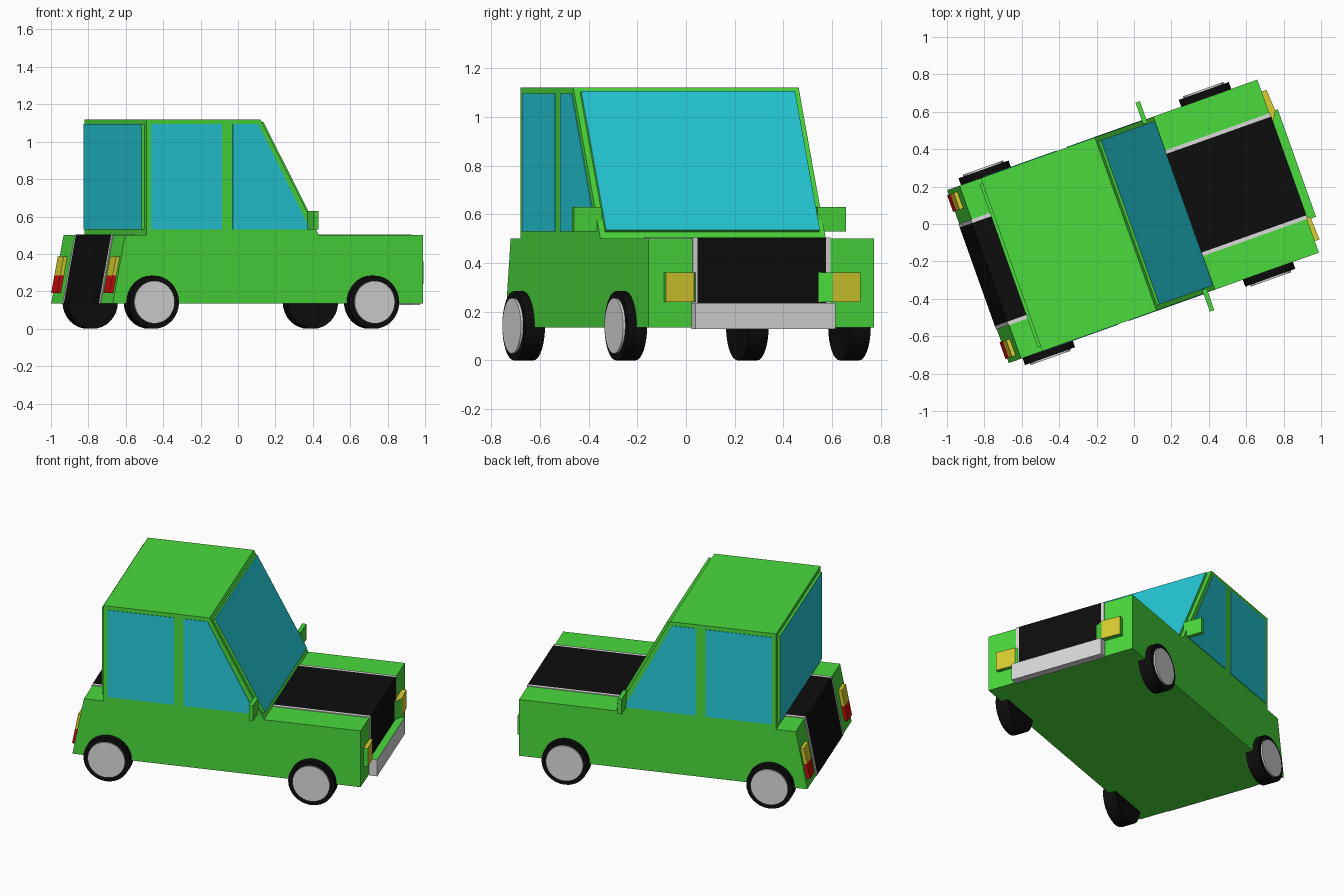
import bpy, bmesh, math
from mathutils import Vector, Matrix

cube = bpy.data.objects.get("Cube")
if cube:
    bpy.data.objects.remove(cube)

# The car is built along +x, symmetric about y = 0, then turned as a whole
TURN = math.radians(19.6)
PLACE = Matrix.Rotation(TURN, 4, 'Z') @ Matrix.Translation((0, 0.015, 0))


def material(name, r, g, b):
    m = bpy.data.materials.new(name)
    m.use_nodes = True
    m.diffuse_color = (r, g, b, 1)
    bsdf = m.node_tree.nodes["Principled BSDF"]
    bsdf.inputs["Base Color"].default_value = (r, g, b, 1)
    bsdf.inputs["Roughness"].default_value = 0.7
    return m


GREEN = material("body green", 0.07, 0.70, 0.045)
GLASS = material("window blue", 0.018, 0.60, 0.70)
BLACK = material("black", 0.004, 0.004, 0.004)
GREY = material("light grey", 0.70, 0.70, 0.70)
YELLOW = material("lamp yellow", 0.70, 0.62, 0.03)
RED = material("lamp red", 0.62, 0.004, 0.004)


def finish(name, bm, mats):
    mesh = bpy.data.meshes.new(name)
    bm.to_mesh(mesh)
    bm.free()
    for m in mats:
        mesh.materials.append(m)
    ob = bpy.data.objects.new(name, mesh)
    bpy.context.scene.collection.objects.link(ob)
    ob.matrix_world = PLACE
    return ob


def extrude(name, pts, vec, mats, rule=None):
    """Push a flat outline along vec; rule(normal) picks the second material."""
    bm = bmesh.new()
    face = bm.faces.new([bm.verts.new(p) for p in pts])
    out = bmesh.ops.extrude_face_region(bm, geom=[face], use_keep_orig=True)
    moved = [g for g in out["geom"] if isinstance(g, bmesh.types.BMVert)]
    bmesh.ops.translate(bm, verts=moved, vec=vec)
    bmesh.ops.recalc_face_normals(bm, faces=bm.faces)
    bm.normal_update()
    if rule:
        for f in bm.faces:
            f.material_index = int(rule(f.normal))
    return finish(name, bm, mats)


def across(name, profile, y0, y1, mat):
    """Side profile of (x, z) points spanning y0 to y1."""
    return extrude(name, [(x, y0, z) for x, z in profile], (0, y1 - y0, 0), [mat])


def upward(name, plan, z0, z1, mats, rule=None):
    """Plan outline of (x, y) points rising from z0 to z1."""
    return extrude(name, [(x, y, z0) for x, y in plan], (0, 0, z1 - z0), mats, rule)


W = 0.491            # half width
FLOOR, DECK, ROOF = 0.135, 0.50, 1.12
NOSE, CABIN_BACK, SCREEN_FOOT, SCREEN_TOP = 0.88, -0.69, 0.29, -0.042


def tail(z):
    """x of the sloping rear face at height z"""
    return -0.88 + 0.07 * (z - FLOOR) / (DECK - FLOOR)


# Body and cabin
across("lower_body", [(tail(FLOOR), FLOOR), (NOSE, FLOOR), (NOSE, DECK),
                      (tail(DECK), DECK)], -W, W, GREEN)
across("cabin", [(CABIN_BACK, DECK - 0.01), (SCREEN_FOOT, DECK - 0.01), (SCREEN_FOOT, DECK),
                 (SCREEN_TOP, ROOF), (CABIN_BACK, ROOF)], -W, W, GREEN)

# Bonnet and boot stripes: black band with grey borders
T = 0.004
front_band = [(SCREEN_FOOT, DECK), (NOSE, DECK), (NOSE, FLOOR),
              (NOSE + T, FLOOR), (NOSE + T, DECK + T), (SCREEN_FOOT, DECK + T)]
rear_band = [(CABIN_BACK, DECK), (tail(DECK), DECK), (tail(FLOOR), FLOOR),
             (tail(FLOOR) - T, FLOOR), (tail(DECK) - T, DECK + T), (CABIN_BACK, DECK + T)]
for end, band in (("front", front_band), ("rear", rear_band)):
    across(end + "_stripe", band, -0.28, 0.28, BLACK)
    for side, s in (("left", 1), ("right", -1)):
        across(f"{end}_stripe_border_{side}", band, s * 0.28, s * 0.30, GREY)

# Windscreen and rear window: raised panels with a glass face
foot, top = Vector((SCREEN_FOOT, 0, DECK)), Vector((SCREEN_TOP, 0, ROOF))
slope = top - foot
out = Vector((slope.z, 0, -slope.x)).normalized()


def panel(name, low, high, half, normal, lift):
    y = Vector((0, half, 0))
    extrude(name, [low - y, low + y, high + y, high - y], normal * lift,
            [GREEN, GLASS], lambda n: n.dot(normal) > 0.9)


panel("windscreen", foot + slope * 0.045, foot + slope * 0.965, 0.466, out, 0.016)
panel("rear_window", Vector((CABIN_BACK, 0, 0.53)), Vector((CABIN_BACK, 0, 1.095)),
      0.463, Vector((-1, 0, 0)), 0.016)

# Side windows, mirrors and tail lamps on both sides
rear_glass = [(-0.664, 0.53), (-0.26, 0.53), (-0.26, 1.095), (-0.664, 1.095)]
front_glass = [(-0.20, 0.53), (0.24, 0.53), (-0.055, 1.095), (-0.20, 1.095)]
for side, s in (("left", 1), ("right", -1)):
    across("rear_side_window_" + side, rear_glass, s * W, s * (W + 0.003), GLASS)
    across("front_side_window_" + side, front_glass, s * W, s * (W + 0.003), GLASS)
    upward("mirror_" + side, [(0.225, s * 0.47), (0.25, s * 0.47),
                              (0.25, s * 0.593), (0.225, s * 0.593)], 0.53, 0.63, [GREEN])
    for part, z0, z1, mat in (("brake", 0.19, 0.285, RED), ("signal", 0.285, 0.385, YELLOW)):
        across(f"{part}_lamp_{side}", [(tail(z0), z0), (tail(z1), z1), (tail(z1) - 0.02, z1),
                                       (tail(z0) - 0.02, z0)], s * 0.37, s * 0.465, mat)

# Headlamps: wedges with a yellow front and top
for side, plan in (
        ("left", [(NOSE, 0.423), (0.908, 0.423), (0.915, 0.30), (NOSE, 0.242)]),
        ("right", [(NOSE, -0.425), (0.907, -0.425), (0.901, -0.30), (NOSE, -0.285)])):
    upward("headlamp_" + side, plan, 0.24, 0.36, [GREEN, YELLOW],
           lambda n: n.z > 0.5 or n.x > 0.9)

# Front bumper with a green top
upward("front_bumper", [(NOSE, -0.305), (0.93, -0.305), (0.93, 0.305), (NOSE, 0.305)],
       0.128, 0.236, [GREY, GREEN], lambda n: n.z > 0.5)


# Wheels
def disc(name, x, y0, y1, radius, mat):
    bm = bmesh.new()
    bmesh.ops.create_cone(bm, cap_ends=True, segments=32, radius1=radius, radius2=radius,
                          depth=abs(y1 - y0),
                          matrix=Matrix.Translation((x, (y0 + y1) / 2, 0.142))
                          @ Matrix.Rotation(math.pi / 2, 4, 'X'))
    for f in bm.faces:
        f.smooth = len(f.verts) == 4
    for e in bm.edges:
        e.smooth = all(len(f.verts) == 4 for f in e.link_faces)
    finish(name, bm, [mat])


for end, x in (("front", 0.59), ("rear", -0.66)):
    for side, s in (("left", 1), ("right", -1)):
        disc(f"{end}_tyre_{side}", x, s * 0.445, s * 0.53, 0.142, BLACK)
        disc(f"{end}_hubcap_{side}", x, s * 0.52, s * 0.54, 0.114, GREY)
